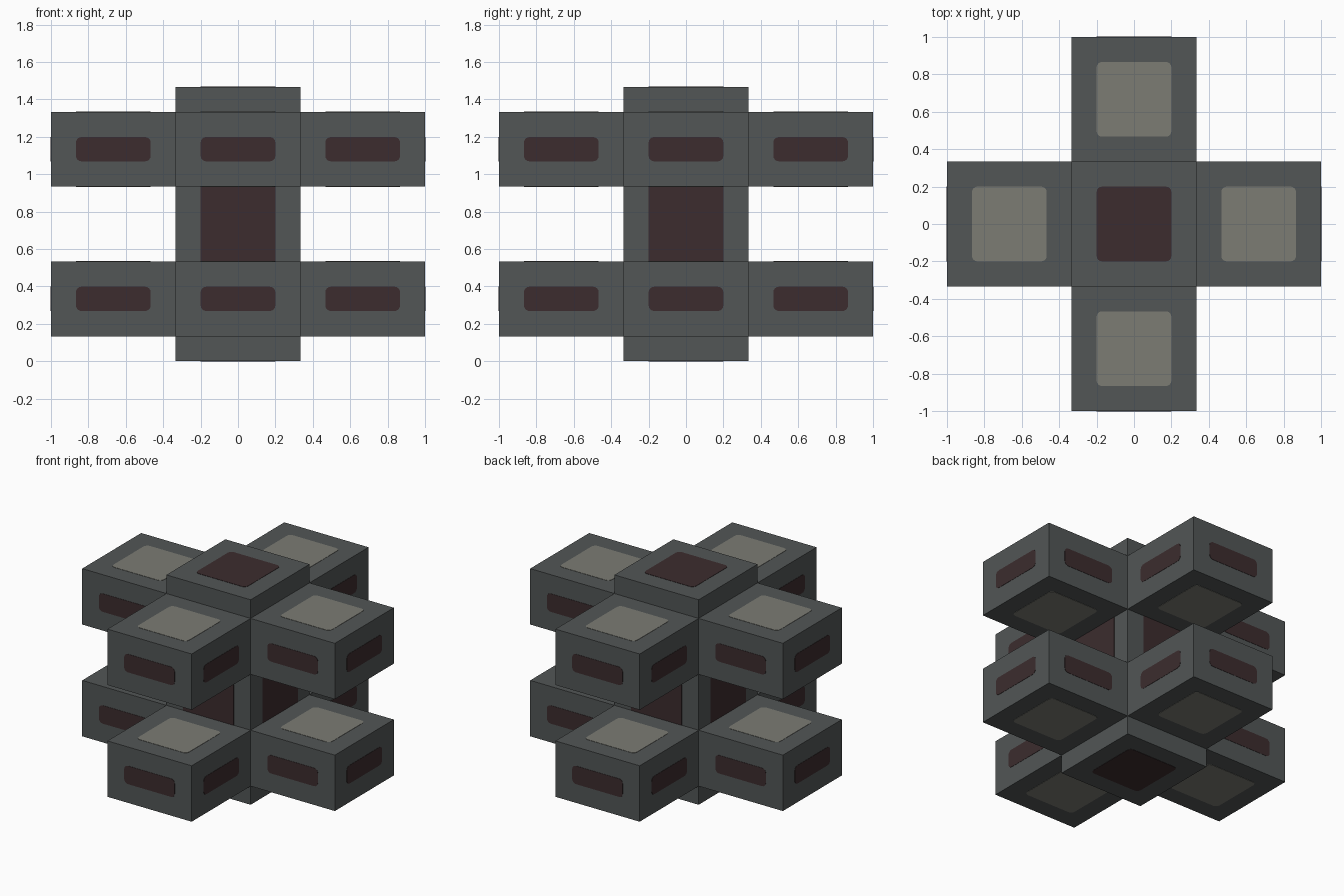
import bpy, bmesh
from math import pi, cos, sin
from mathutils import Matrix, Vector

if "Cube" in bpy.data.objects:
    bpy.data.objects.remove(bpy.data.objects["Cube"], do_unlink=True)


def srgb(*rgb):
    return [(c / 255 / 12.92 if c < 11 else ((c / 255 + 0.055) / 1.055) ** 2.4) for c in rgb] + [1]


def material(name, colour):
    mat = bpy.data.materials.new(name)
    mat.use_nodes = True
    mat.diffuse_color = colour
    shader = mat.node_tree.nodes["Principled BSDF"]
    shader.inputs["Base Color"].default_value = colour
    shader.inputs["Roughness"].default_value = 0.9
    return mat


MATS = [material("slate_grey", srgb(82, 86, 86)),
        material("dark_maroon", srgb(60, 44, 46)),
        material("pale_stone", srgb(124, 124, 116))]
SLATE, MAROON, STONE = range(len(MATS))
THIRD = 1 / 3
PLATE = 0.002


def add_box(bm, centre, size):
    mat = Matrix.Translation(centre) @ Matrix.Diagonal((*size, 1))
    bmesh.ops.create_cube(bm, size=1, matrix=mat)


def add_panel(bm, centre, normal, width, height, index, radius=0.03):
    """Thin rounded plate lying on a face; height runs along z on walls."""
    n = Vector(normal)
    up = Vector((0, 1, 0)) if abs(n.z) > 0.5 else Vector((0, 0, 1))
    side = up.cross(n)
    rim = []
    for quarter, (sx, sy) in enumerate([(1, 1), (-1, 1), (-1, -1), (1, -1)]):
        for step in range(5 if radius else 1):
            a = (quarter + step / 4) * pi / 2
            u = sx * (width / 2 - radius) + radius * cos(a)
            v = sy * (height / 2 - radius) + radius * sin(a)
            rim.append(bm.verts.new(Vector(centre) + side * u + up * v))
    face = bm.faces.new(rim)
    out = bmesh.ops.extrude_face_region(bm, geom=[face])["geom"]
    bmesh.ops.translate(bm, vec=n * PLATE, verts=[g for g in out if isinstance(g, bmesh.types.BMVert)])
    for f in {f for g in out if isinstance(g, bmesh.types.BMVert) for f in g.link_faces}:
        f.material_index = index
    if face.is_valid:
        bm.faces.remove(face)


def finish(bm, name):
    mesh = bpy.data.meshes.new(name)
    bm.to_mesh(mesh)
    bm.free()
    for mat in MATS:
        mesh.materials.append(mat)
    obj = bpy.data.objects.new(name, mesh)
    bpy.context.collection.objects.link(obj)
    return obj


# Central column with panels on its ends and exposed waist
bm = bmesh.new()
TOP = 4.4 * THIRD
MID = TOP / 2
add_box(bm, (0, 0, MID), (2 * THIRD, 2 * THIRD, TOP))
add_panel(bm, (0, 0, TOP), (0, 0, 1), 0.4, 0.4, MAROON)
add_panel(bm, (0, 0, 0), (0, 0, -1), 0.4, 0.4, MAROON)
for x, y in [(1, 0), (-1, 0), (0, 1), (0, -1)]:
    add_panel(bm, (x * THIRD, y * THIRD, MID), (x, y, 0), 0.4, 0.4, MAROON, radius=0)
finish(bm, "central_column")


# One arm pointing along +x, open where it meets the column
def arm_mesh():
    bm = bmesh.new()
    mid = 2 * THIRD
    add_box(bm, (mid, 0, 0), (mid, mid, 0.4))
    inner = min(bm.faces, key=lambda f: f.calc_center_median().x)
    bm.faces.remove(inner)
    for s in (1, -1):
        add_panel(bm, (mid, 0, s * 0.2), (0, 0, s), 0.4, 0.4, STONE)
        add_panel(bm, (mid, s * THIRD, 0), (0, s, 0), 0.4, 0.13, MAROON)
    add_panel(bm, (1, 0, 0), (1, 0, 0), 0.4, 0.13, MAROON)
    return bm


# Four arms on each of two tiers
for tier, z in [("lower", THIRD), ("upper", TOP - THIRD)]:
    for turn, side in enumerate(["left", "back", "right", "front"]):
        arm = finish(arm_mesh(), f"{tier}_{side}_arm")
        arm.data.transform(Matrix.Translation((0, 0, z)) @ Matrix.Rotation(turn * pi / 2, 4, "Z"))
